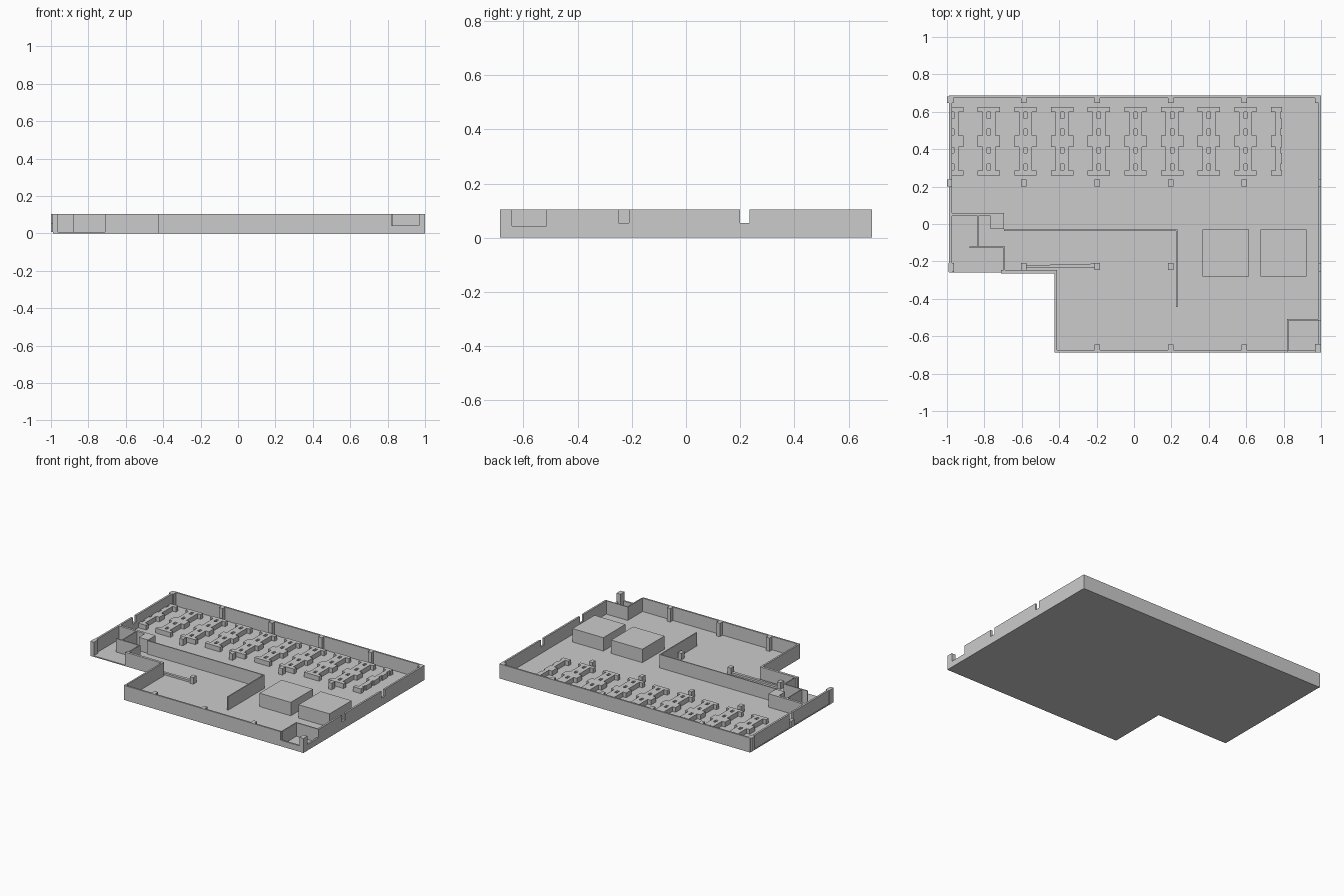
import bpy, bmesh

FLOOR, TOP, LOW = 0.008, 0.104, 0.055


def prism(name, pts, z0, z1):
    """Extrude a flat outline from z0 to z1."""
    bm = bmesh.new()
    face = bm.faces.new([bm.verts.new((x, y, z0)) for x, y in pts])
    ext = bmesh.ops.extrude_face_region(bm, geom=[face])
    for v in ext["geom"]:
        if isinstance(v, bmesh.types.BMVert):
            v.co.z = z1
    bmesh.ops.recalc_face_normals(bm, faces=bm.faces)
    me = bpy.data.meshes.new(name)
    bm.to_mesh(me)
    bm.free()
    ob = bpy.data.objects.new(name, me)
    bpy.context.collection.objects.link(ob)
    return ob


def block(name, x0, x1, y0, y1, z1=TOP, z0=FLOOR):
    return prism(name, [(x0, y0), (x1, y0), (x1, y1), (x0, y1)], z0, z1)


# Floor slab
prism("floor", [(-0.99, 0.687), (1, 0.687), (1, -0.687), (-0.425, -0.687),
                (-0.425, -0.258), (-0.99, -0.258)], 0, FLOOR)

# Back wall
block("back_wall", -0.99, 1, 0.675, 0.687)

# Right wall: full-height stretches with low sills between
for y0, y1, h in [(0.235, 0.675, TOP), (0.2, 0.235, LOW), (-0.21, 0.2, TOP),
                  (-0.25, -0.21, LOW), (-0.515, -0.25, TOP), (-0.642, -0.515, 0.043)]:
    block("right_wall", 0.987, 1, y0, y1, h)

# Left wall with gap at the short column
for y0, y1 in [(0.237, 0.675), (-0.258, 0.2)]:
    block("left_wall", -0.988, -0.974, y0, y1)

# Front walls, stepped around the cut-out corner
block("front_wall", -0.425, 0.82, -0.687, -0.675)
block("front_sill", 0.82, 0.968, -0.687, -0.675, 0.043)
block("step_side_wall", -0.425, -0.413, -0.675, -0.265)
block("step_front_wall", -0.71, -0.413, -0.265, -0.247, TOP, 0.006)

# Corner enclosure
block("corner_room_side", 0.817, 0.825, -0.675, -0.507)
block("corner_room_back", 0.825, 0.987, -0.515, -0.507)

# Interior partitions
block("long_partition", -0.695, 0.232, -0.037, -0.029)
block("cross_partition", 0.224, 0.232, -0.445, -0.037)

# Entrance room: thick core wall and thin dividers
prism("core_wall", [(-0.974, 0.06), (-0.695, 0.06), (-0.695, -0.026), (-0.768, -0.026),
                    (-0.768, 0.043), (-0.974, 0.043)], FLOOR, TOP)
block("entrance_divider", -0.838, -0.831, -0.119, 0.043)
block("entrance_front", -0.88, -0.69, -0.127, -0.119)
block("entrance_side", -0.698, -0.69, -0.247, -0.127)

# Two large plinths
for x0, x1 in [(0.367, 0.615), (0.677, 0.922)]:
    block("plinth", x0, x1, -0.28, -0.03)

# Columns on a regular grid: tall along the outer walls, short inside
xs = [-0.59, -0.197, 0.197, 0.59]
for x in xs:
    block("back_column", x - 0.014, x + 0.014, 0.648, 0.675)
for x in xs[1:]:
    block("front_column", x - 0.014, x + 0.014, -0.675, -0.645)
for x in xs:
    block("inner_column", x - 0.014, x + 0.014, 0.2, 0.237, LOW)
for x in xs[:3]:
    block("inner_column", x - 0.014, x + 0.014, -0.245, -0.208, LOW)
block("left_short_column", -1, -0.974, 0.2, 0.237, LOW)
block("left_back_column", -1, -0.965, 0.648, 0.682)
block("left_front_column", -0.992, -0.963, -0.256, -0.208)
block("right_back_column", 0.968, 0.987, 0.648, 0.675)
block("right_front_column", 0.968, 1, -0.687, -0.642)

# Low tapered kerb between two inner columns
prism("kerb", [(-0.576, -0.235), (-0.211, -0.235), (-0.211, -0.212), (-0.576, -0.221)],
      FLOOR, 0.022)

# Shelf-like bays: I-shaped half outline with slots down the spine
outer = [(0.06, 0.26), (0.06, 0.287), (0.035, 0.287), (0.035, 0.412), (0.06, 0.412),
         (0.06, 0.472), (0.035, 0.472), (0.035, 0.598), (0.06, 0.598), (0.06, 0.625)]
spine = [(0, 0.625)]
for lo, hi in [(0.565, 0.598), (0.475, 0.507), (0.38, 0.41), (0.29, 0.32)]:
    spine += [(0, hi), (0.009, hi), (0.009, lo), (0, lo)]
spine.append((0, 0.26))

for i in range(10):
    cx = -0.972 + i * 0.196
    side = -1 if i == 9 else 1
    ob = prism("bay", [(x * side, y) for x, y in outer + spine], FLOOR, 0.042)
    ob.location.x = cx
    if 0 < i < 9:
        # Open the seam, then mirror into a full bay
        bm = bmesh.new()
        bm.from_mesh(ob.data)
        seam = [f for f in bm.faces if all(abs(v.co.x) < 1e-5 for v in f.verts)]
        bmesh.ops.delete(bm, geom=seam, context="FACES")
        bm.to_mesh(ob.data)
        bm.free()
        mod = ob.modifiers.new("mirror", "MIRROR")
        mod.use_axis[0] = True
